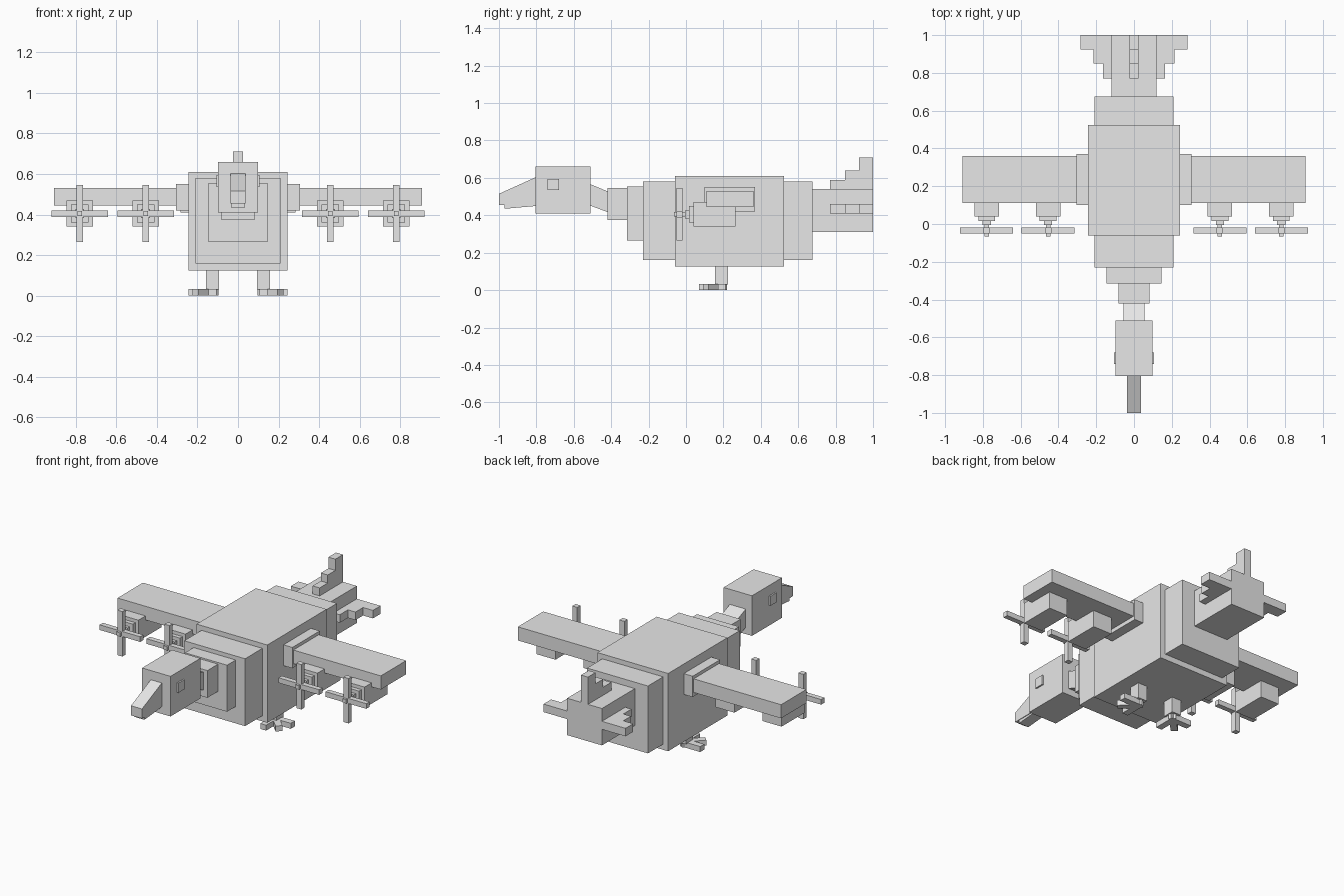
import bpy
import math
from mathutils import Matrix, Vector

if "Cube" in bpy.data.objects:
    bpy.data.objects.remove(bpy.data.objects["Cube"], do_unlink=True)

grey = bpy.data.materials.new("light_grey")
grey.use_nodes = True
grey.diffuse_color = (0.8, 0.8, 0.8, 1)
grey.node_tree.nodes["Principled BSDF"].inputs["Base Color"].default_value = (0.8, 0.8, 0.8, 1)

BOX_FACES = [(0, 1, 2, 3), (7, 6, 5, 4), (0, 4, 5, 1), (1, 5, 6, 2), (2, 6, 7, 3), (3, 7, 4, 0)]


def prism(name, half, side):
    """Four-sided y/z outline, extruded across x from -half to half."""
    verts = [(s * half, y, z) for s in (-1, 1) for y, z in side]
    mesh = bpy.data.meshes.new(name)
    mesh.from_pydata(verts, [], BOX_FACES)
    mesh.materials.append(grey)
    obj = bpy.data.objects.new(name, mesh)
    bpy.context.collection.objects.link(obj)
    return obj


def box(name, x, y, z):
    """Box spanning the given (low, high) ranges."""
    obj = prism(name, abs(x[1] - x[0]) / 2,
                [(y[0], z[0]), (y[0], z[1]), (y[1], z[1]), (y[1], z[0])])
    obj.data.transform(Matrix.Translation(((x[0] + x[1]) / 2, 0, 0)))
    return obj


def mid(name, half, y, z):
    return box(name, (-half, half), y, z)


# Stepped fuselage and neck
mid("body", 0.244, (-0.06, 0.525), (0.125, 0.61))
mid("body_front", 0.21, (-0.23, -0.06), (0.16, 0.58))
mid("body_rear", 0.21, (0.525, 0.675), (0.16, 0.58))
mid("neck_base", 0.145, (-0.315, -0.23), (0.265, 0.555))
mid("neck_middle", 0.083, (-0.42, -0.315), (0.375, 0.545))
prism("neck_top", 0.055, [(-0.52, 0.455), (-0.52, 0.57), (-0.4, 0.52), (-0.4, 0.41)])

# Head, eyes and beak
mid("head", 0.098, (-0.805, -0.51), (0.41, 0.66))
mid("eyes", 0.107, (-0.74, -0.68), (0.535, 0.595))
prism("upper_beak", 0.038, [(-1, 0.455), (-1, 0.515), (-0.8, 0.605), (-0.8, 0.455)])
prism("lower_beak", 0.034, [(-0.97, 0.435), (-0.97, 0.455), (-0.8, 0.46), (-0.8, 0.45)])

# Tail with stepped fin and stabilisers
mid("tail", 0.12, (0.675, 1), (0.31, 0.54))
for i, (start, top, half) in enumerate([(0.77, 0.59, 0.163), (0.85, 0.64, 0.215), (0.925, 0.71, 0.283)]):
    end = (0.85, 0.925, 1)[i]
    mid("fin_step", 0.024, (start, end), (0.53, top))
    mid("stabiliser_step", half, (start, end), (0.41, 0.46))

# Wings, engines and legs on both sides
for s, tag in ((1, "left"), (-1, "right")):
    box(tag + "_wing_root", (s * 0.23, s * 0.305), (0.1, 0.37), (0.42, 0.55))
    box(tag + "_wing", (s * 0.3, s * 0.908), (0.11, 0.36), (0.445, 0.53))

    for place, cx in (("inner", 0.455), ("outer", 0.78)):
        name = f"{tag}_{place}_"
        cz = 0.405

        def engine_part(part, w, h, y):
            box(name + part, (s * cx - w, s * cx + w), y, (cz - h, cz + h))

        engine_part("nacelle", 0.065, 0.065, (0.04, 0.265))
        engine_part("cowl", 0.044, 0.044, (0.015, 0.04))
        engine_part("nose", 0.022, 0.022, (-0.005, 0.015))
        engine_part("hub", 0.012, 0.012, (-0.065, 0))
        engine_part("blade_across", 0.14, 0.016, (-0.05, -0.018))
        engine_part("blade_upright", 0.017, 0.14, (-0.05, -0.018))

    # Leg with three toes fanned from forward to outward
    lx, ly = s * 0.125, 0.19
    box(tag + "_leg", (lx - 0.032, lx + 0.032), (ly - 0.035, ly + 0.035), (0.03, 0.13))
    for turn in (0, 45, 90):
        toe = box(tag + "_toe", (-0.02, 0.02), (-0.12, 0.02), (0, 0.034))
        toe.data.transform(Matrix.Translation(Vector((lx, ly, 0)))
                           @ Matrix.Rotation(math.radians(s * turn), 4, "Z"))

# Consistent outward normals
import bmesh
for obj in bpy.context.collection.objects:
    if obj.type == "MESH":
        bm = bmesh.new()
        bm.from_mesh(obj.data)
        bmesh.ops.recalc_face_normals(bm, faces=bm.faces)
        bm.to_mesh(obj.data)
        bm.free()
